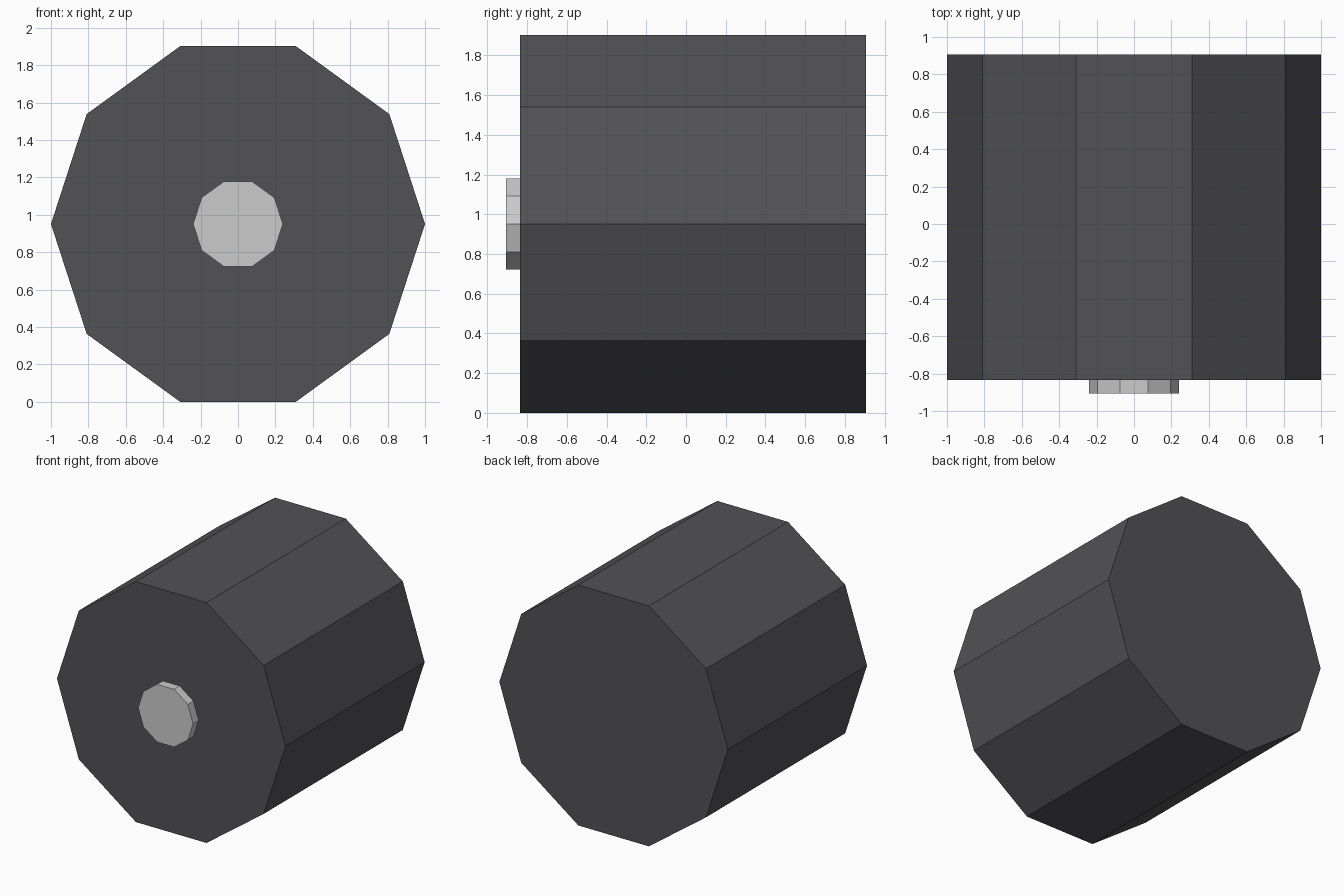
import bpy, bmesh, math

if "Cube" in bpy.data.objects:
    bpy.data.objects.remove(bpy.data.objects["Cube"])

SIDES = 10
CENTRE_Z = math.sin(math.radians(72))  # a flat side rests on the ground


def decagon_prism(name, radius, y_front, y_back):
    """Flat-shaded ten-sided prism along y, with corners on the x axis."""
    bm = bmesh.new()
    ring = []
    for i in range(SIDES):
        a = i * math.tau / SIDES
        ring.append(bm.verts.new((radius * math.cos(a), y_front,
                                  CENTRE_Z + radius * math.sin(a))))
    front = bm.faces.new(ring)
    ext = bmesh.ops.extrude_face_region(bm, geom=[front], use_keep_orig=True)
    moved = [g for g in ext["geom"] if isinstance(g, bmesh.types.BMVert)]
    bmesh.ops.translate(bm, verts=moved, vec=(0, y_back - y_front, 0))
    bmesh.ops.recalc_face_normals(bm, faces=bm.faces[:])
    mesh = bpy.data.meshes.new(name)
    bm.to_mesh(mesh)
    bm.free()
    obj = bpy.data.objects.new(name, mesh)
    bpy.context.collection.objects.link(obj)
    return obj


# Wide dark tyre
tyre = decagon_prism("tyre", 1.0, -0.835, 0.905)
rubber = bpy.data.materials.new("dark_rubber")
rubber.diffuse_color = (0.085, 0.083, 0.09, 1)
rubber.use_nodes = True
rubber.node_tree.nodes["Principled BSDF"].inputs["Base Color"].default_value = rubber.diffuse_color
tyre.data.materials.append(rubber)

# Pale hub cap standing out of the front face
decagon_prism("hub_cap", 0.24, -0.905, -0.835)
